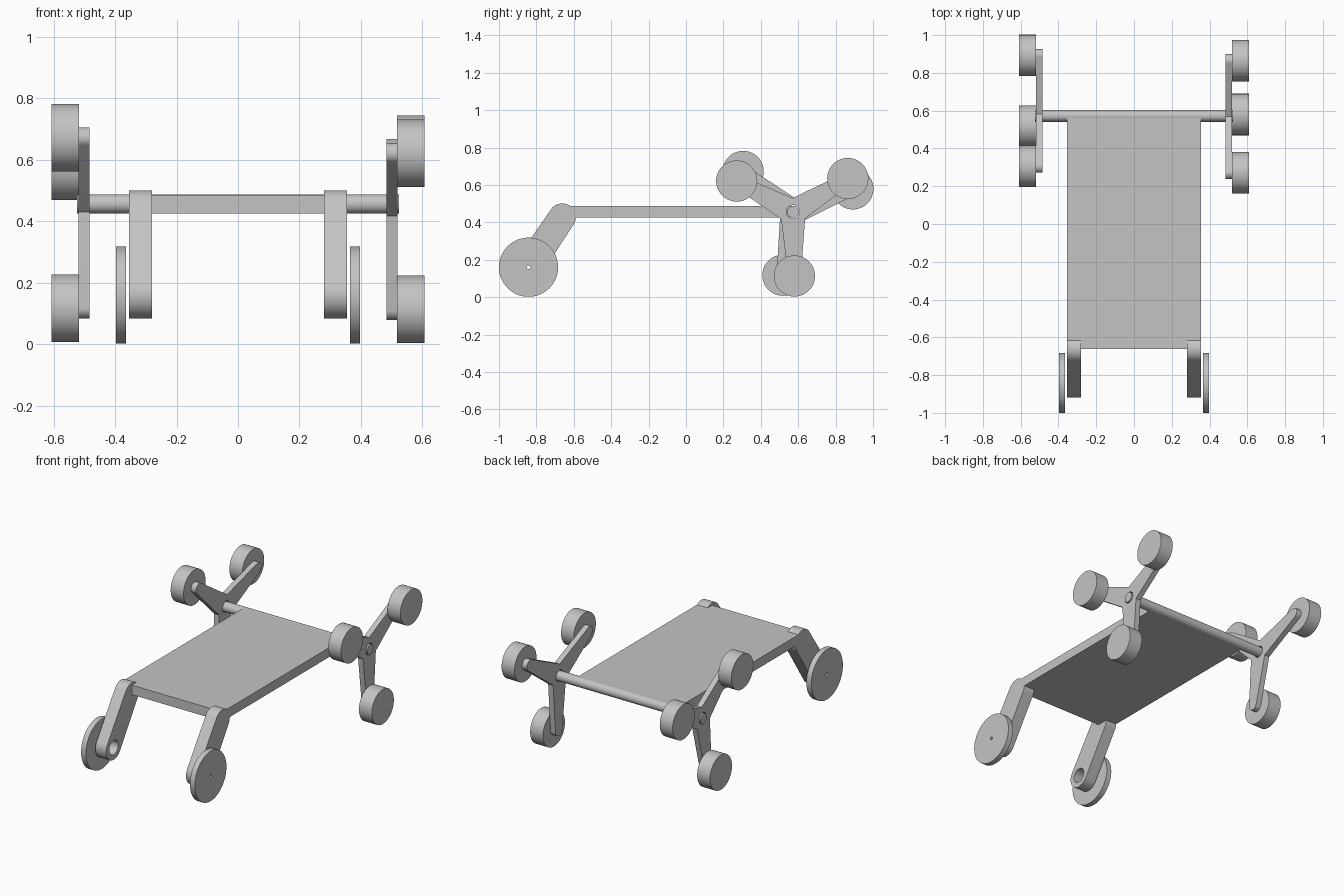
import bpy
import bmesh
from math import cos, sin, tau, radians, atan2, hypot
from mathutils import Vector

cube = bpy.data.objects.get("Cube")
if cube:
    bpy.data.objects.remove(cube)

grey = bpy.data.materials.new("light grey")
grey.use_nodes = True
colour = (0.55, 0.55, 0.55, 1)
grey.diffuse_color = colour
grey.node_tree.nodes["Principled BSDF"].inputs["Base Color"].default_value = colour


def arc(centre, radius, start, end, steps):
    """Points (y, z) along an arc, ends included."""
    return [(centre[0] + radius * cos(start + (end - start) * i / steps),
             centre[1] + radius * sin(start + (end - start) * i / steps))
            for i in range(steps + 1)]


def circle(centre, radius, steps=64):
    return arc(centre, radius, 0, tau, steps)[:-1]


def plate(name, x0, x1, *loops):
    """Extrude a side profile from x0 to x1; further loops are holes."""
    bm = bmesh.new()
    edges = []
    for loop in loops:
        verts = [bm.verts.new((x0, y, z)) for y, z in loop]
        if len(loops) == 1:
            bm.faces.new(verts)
        else:
            edges += [bm.edges.new((verts[i - 1], verts[i])) for i in range(len(verts))]
    if edges:
        bmesh.ops.triangle_fill(bm, use_beauty=True, edges=edges, normal=Vector((1, 0, 0)))
    grown = bmesh.ops.extrude_face_region(bm, geom=bm.faces[:], use_keep_orig=True)
    moved = [v for v in grown["geom"] if isinstance(v, bmesh.types.BMVert)]
    bmesh.ops.translate(bm, verts=moved, vec=(x1 - x0, 0, 0))
    bmesh.ops.recalc_face_normals(bm, faces=bm.faces[:])
    mesh = bpy.data.meshes.new(name)
    bm.to_mesh(mesh)
    bm.free()
    mesh.materials.append(grey)
    obj = bpy.data.objects.new(name, mesh)
    bpy.context.collection.objects.link(obj)
    bpy.ops.object.select_all(action="DESELECT")
    obj.select_set(True)
    bpy.context.view_layer.objects.active = obj
    bpy.ops.object.shade_smooth_by_angle(angle=radians(30))
    return obj


hub = (0.572, 0.456)
arm_length = 0.343
knee = (-0.662, 0.428)
foot = (-0.842, 0.16)

# Flat deck and the rear axle
plate("deck", -0.355, 0.355, [(knee[0], 0.426), (hub[0], 0.426), (hub[0], 0.486), (knee[0], 0.486)])
plate("rear_axle", -0.525, 0.525, circle(hub, 0.031))

# Front leg profile: a slanted bar with round ends
dy, dz = knee[0] - foot[0], knee[1] - foot[1]
slant = atan2(dz, dy)
leg = (arc(knee, 0.073, slant - tau / 4, slant + tau / 4, 24)
       + arc(foot, 0.077, slant + tau / 4, slant + 3 * tau / 4, 24))

for side, s, turn in (("left", 1, 31.3), ("right", -1, 21)):
    # Front leg and its thin wheel
    plate(side + "_front_leg", s * 0.28, s * 0.355, leg, circle(foot, 0.045))
    plate(side + "_front_wheel", s * 0.364, s * 0.398, circle(foot, 0.158, 96), circle(foot, 0.01, 16))

    # Three-armed rear spider with a wheel on each arm
    outline = []
    for i in range(3):
        a = radians(turn + 120 * i)
        tip = (hub[0] + arm_length * cos(a), hub[1] + arm_length * sin(a))
        outline += arc(tip, 0.034, a - radians(85), a + radians(85), 20)
        notch = a + radians(60)
        outline.append((hub[0] + 0.074 * cos(notch), hub[1] + 0.074 * sin(notch)))
        plate(f"{side}_rear_wheel_{i + 1}", s * 0.518, s * 0.608, circle(tip, 0.11))
    plate(side + "_spider", s * 0.484, s * 0.519, outline, circle(hub, 0.036))
